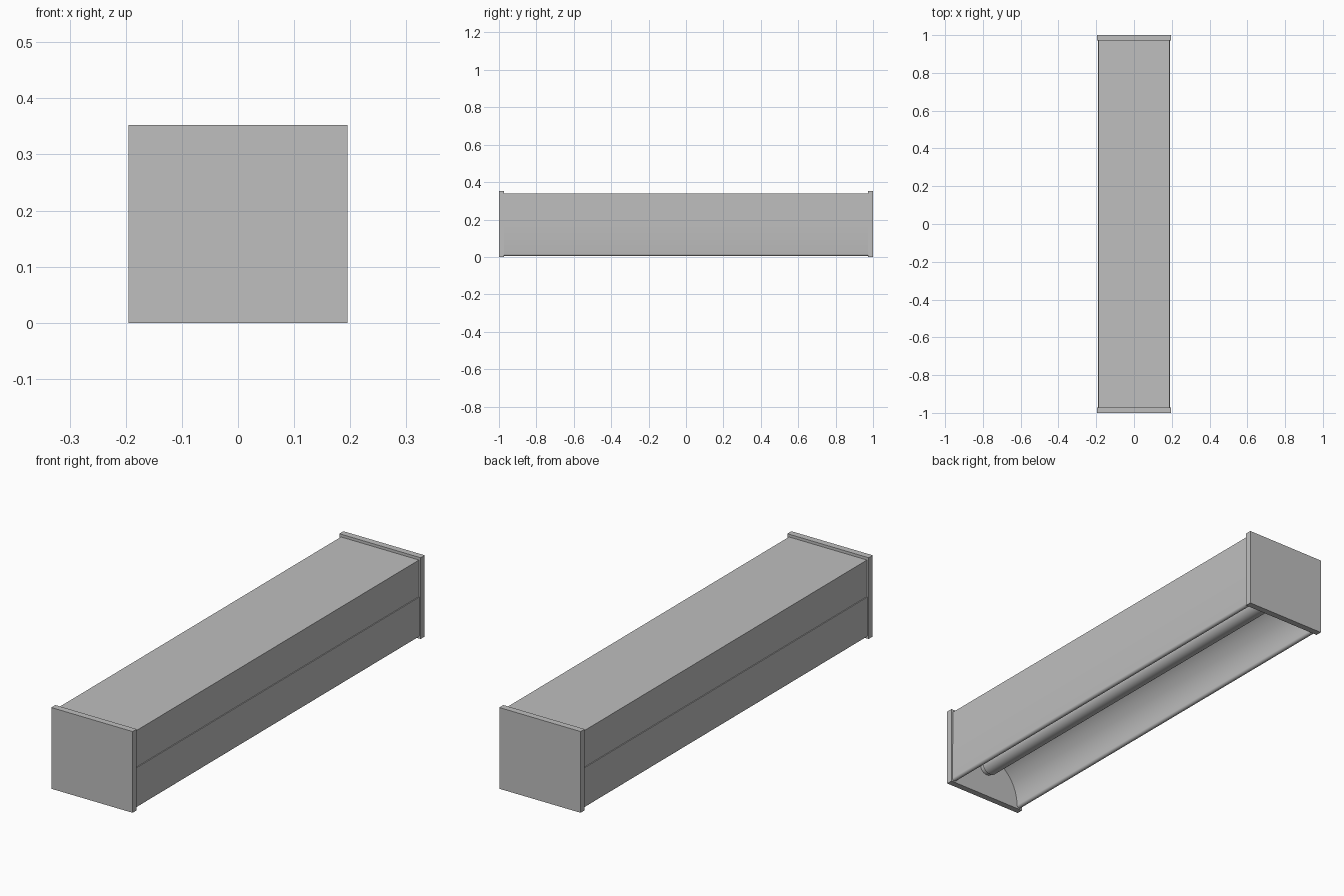
import bpy, bmesh, math

if "Cube" in bpy.data.objects:
    bpy.data.objects.remove(bpy.data.objects["Cube"], do_unlink=True)

GREY = (0.52, 0.52, 0.52, 1)
grey = bpy.data.materials.new("fixture grey")
grey.use_nodes = True
grey.diffuse_color = GREY
bsdf = grey.node_tree.nodes["Principled BSDF"]
bsdf.inputs["Base Color"].default_value = GREY


def extrude(name, profile, y0, y1):
    """Sweep a closed (x, z) profile along y from y0 to y1."""
    bm = bmesh.new()
    face = bm.faces.new([bm.verts.new((x, y0, z)) for x, z in profile])
    swept = bmesh.ops.extrude_face_region(bm, geom=[face], use_keep_orig=True)
    moved = [v for v in swept["geom"] if isinstance(v, bmesh.types.BMVert)]
    bmesh.ops.translate(bm, verts=moved, vec=(0, y1 - y0, 0))
    bmesh.ops.recalc_face_normals(bm, faces=bm.faces)
    mesh = bpy.data.meshes.new(name)
    bm.to_mesh(mesh)
    bm.free()
    mesh.materials.append(grey)
    obj = bpy.data.objects.new(name, mesh)
    bpy.context.collection.objects.link(obj)
    bpy.ops.object.select_all(action="DESELECT")
    obj.select_set(True)
    bpy.context.view_layer.objects.active = obj
    bpy.ops.object.shade_smooth_by_angle(angle=math.radians(35))
    return obj


def arc(cx, cz, rx, rz, a0, a1, steps):
    angles = [math.radians(a0 + (a1 - a0) * i / steps) for i in range(steps + 1)]
    return [(cx + rx * math.cos(a), cz + rz * math.sin(a)) for a in angles]


def mirrored(half):
    """Close a right-hand half profile with its left-hand mirror image."""
    return half + [(-x, z) for x, z in reversed(half)]


INNER = 0.972   # inside face of the end caps

# Upper housing: an inverted channel
upper = mirrored([(0.177, 0.33), (0.177, 0.18), (0.187, 0.18), (0.187, 0.34)])
extrude("upper_housing", upper, -INNER, INNER)

# Reflector: arched inside, straight outside, rolled lower lips
side = arc(0.179, 0.016, 0.011, 0.011, 180, 360, 10)
side += [(0.19, 0.181), (0.177, 0.184), (0.12, 0.21)]
arch = arc(0, 0.016, 0.168, 0.185, 180, 0, 40)[1:-1]
extrude("reflector", mirrored(side) + arch, -INNER, INNER)

# Lamp tube running the length of the reflector
LAMP_Z = 0.135
extrude("lamp_tube", arc(0, LAMP_Z, 0.04, 0.04, 0, 348.75, 31), -0.95, 0.95)

# End caps and lamp holders
CAP = mirrored([(0.195, 0), (0.195, 0.352)])
for name, s in (("front", -1), ("back", 1)):
    extrude(name + "_end_cap", CAP, s * INNER, s)
    extrude(name + "_lamp_holder", arc(0, LAMP_Z, 0.033, 0.033, 0, 345, 23),
            s * 0.94, s * 0.98)
